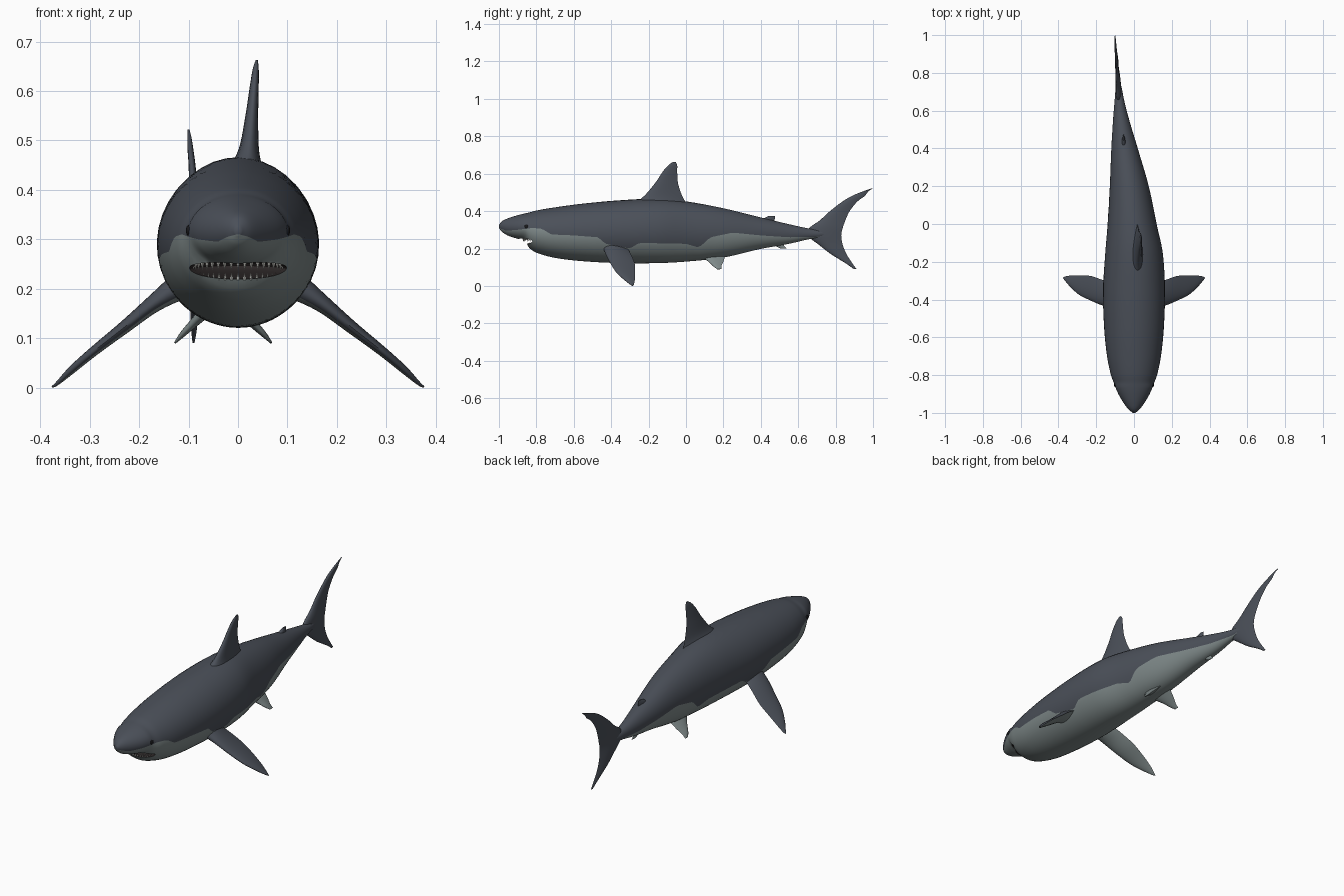
import bpy, bmesh, math
from mathutils import Vector

if "Cube" in bpy.data.objects:
    bpy.data.objects.remove(bpy.data.objects["Cube"], do_unlink=True)


def material(name, rgb, rough=0.6):
    mat = bpy.data.materials.new(name)
    mat.use_nodes = True
    mat.diffuse_color = (*rgb, 1)
    shader = mat.node_tree.nodes["Principled BSDF"]
    shader.inputs["Base Color"].default_value = (*rgb, 1)
    shader.inputs["Roughness"].default_value = rough
    return mat


slate = material("slate_back", (0.07, 0.08, 0.1))
pale = material("pale_belly", (0.21, 0.25, 0.25))
mouth_dark = material("mouth_dark", (0.025, 0.02, 0.02))
tooth_white = material("tooth_white", (0.6, 0.6, 0.56))
eye_black = material("eye_black", (0.01, 0.01, 0.012))


def interpolate(table, x, smooth=True):
    """Row values at x, where the first column of the table is the key."""
    x = min(max(x, table[0][0]), table[-1][0])
    i = max(k for k in range(len(table) - 1) if table[k][0] <= x)
    a, b = table[i], table[i + 1]
    before, after = table[max(i - 1, 0)], table[min(i + 2, len(table) - 1)]
    span = b[0] - a[0]
    t = (x - a[0]) / span
    if not smooth:
        return [p + (q - p) * t for p, q in zip(a, b)][1:]
    out = []
    for c in range(1, len(a)):
        m0 = (b[c] - before[c]) / (b[0] - before[0]) * span
        m1 = (after[c] - a[c]) / (after[0] - a[0]) * span
        out.append(a[c] * (2*t**3 - 3*t**2 + 1) + m0 * (t**3 - 2*t**2 + t)
                   + b[c] * (3*t**2 - 2*t**3) + m1 * (t**3 - t**2))
    return out


def finish(name, bm, mats, angle=50):
    bmesh.ops.recalc_face_normals(bm, faces=bm.faces)
    mesh = bpy.data.meshes.new(name)
    bm.to_mesh(mesh)
    bm.free()
    for mat in mats:
        mesh.materials.append(mat)
    obj = bpy.data.objects.new(name, mesh)
    bpy.context.collection.objects.link(obj)
    smooth(obj, angle)
    return obj


def smooth(obj, angle=50):
    bpy.ops.object.select_all(action='DESELECT')
    obj.select_set(True)
    bpy.context.view_layer.objects.active = obj
    bpy.ops.object.shade_smooth_by_angle(angle=math.radians(angle))


def loft(rings, rule=lambda k: 0):
    """Skin closed rings of points; the rule picks the material by index in ring."""
    bm = bmesh.new()
    rows = [[bm.verts.new(p) for p in ring] for ring in rings]
    count = len(rows[0])
    for low, high in zip(rows, rows[1:]):
        for k in range(count):
            j = (k + 1) % count
            bm.faces.new((low[k], low[j], high[j], high[k])).material_index = rule(k)
    bm.faces.new(rows[0])
    bm.faces.new(rows[-1])
    return bm


# Body stations: y, centre x, half width, top z, bottom z
BODY = [
    (-1, 0, .006, .325, .31), (-.985, 0, .026, .345, .29), (-.95, 0, .053, .362, .268),
    (-.9, 0, .083, .378, .252), (-.86, 0, .1, .388, .24), (-.84, 0, .107, .392, .205),
    (-.8, 0, .122, .403, .178), (-.7, 0, .143, .42, .15), (-.55, 0, .158, .44, .132),
    (-.35, 0, .164, .458, .122), (-.15, 0, .152, .466, .122), (0, -.01, .13, .452, .13),
    (.2, -.025, .103, .415, .152), (.4, -.05, .07, .366, .198), (.55, -.068, .043, .33, .225),
    (.65, -.077, .026, .308, .248), (.72, -.081, .016, .298, .258), (.78, -.084, .004, .29, .265),
]
# Border between back and belly colours: y, z
BORDER = [
    (-1, .31), (-.96, .295), (-.9, .3), (-.82, .31), (-.77, .305), (-.72, .275), (-.6, .27),
    (-.47, .26), (-.43, .225), (-.3, .2), (-.25, .23), (0, .225), (.07, .205), (.13, .26),
    (.25, .285), (.4, .27), (.55, .26), (.7, .262), (.78, .28),
]

# Body: each ring has a vertex exactly on the colour border
RINGS, ARC = 110, 12
rings = []
for r in range(RINGS + 1):
    y = -1 + 1.78 * (r / RINGS) ** 1.4
    cx, half, top, bottom = interpolate(BODY, y)
    zc, hz = (top + bottom) / 2, (top - bottom) / 2
    level = (interpolate(BORDER, y, False)[0] - zc) / hz
    border = math.asin(min(max(level, -.95), .95))
    up, down = math.pi / 2 - border, border + math.pi / 2
    angles = [math.pi / 2 - up * k / ARC for k in range(ARC)]
    angles += [border - down * k / ARC for k in range(ARC + 1)]
    ring = [(cx + half * math.cos(a), y, zc + hz * math.sin(a)) for a in angles]
    ring += [(2 * cx - x, py, z) for x, py, z in ring[-2:0:-1]]
    rings.append(ring)
body = finish("body", loft(rings, lambda k: int(ARC <= k < 3 * ARC)), [slate, pale])

# Mouth: flat ellipsoid cut out of the head
bm = bmesh.new()
bmesh.ops.create_uvsphere(bm, u_segments=40, v_segments=20, radius=1)
cutter = finish("mouth_cutter", bm, [mouth_dark])
cutter.scale = (.108, .1, .019)
cutter.location = (0, -.862, .237)
cutter.rotation_euler.x = .1
cutter.hide_render = True
body.data.materials.append(mouth_dark)
cut = body.modifiers.new("mouth", 'BOOLEAN')
cut.operation, cut.solver, cut.object = 'DIFFERENCE', 'EXACT', cutter
cut.material_mode = 'TRANSFER'
smooth(body)
bpy.ops.object.modifier_apply(modifier=cut.name)
bpy.data.objects.remove(cutter, do_unlink=True)
smooth(body, 40)

# Teeth: a row of cones along each jaw
for name, width, depth, z, tip in (("upper_teeth", .092, .08, .254, -.016),
                                   ("lower_teeth", .088, .055, .218, .014)):
    bm = bmesh.new()
    for k in range(-9, 10):
        a = k / 9 * 1.35
        base = Vector((width * math.sin(a), -.79 - depth * math.cos(a), z))
        cone = bmesh.ops.create_cone(bm, cap_ends=True, segments=6, radius1=.0045,
                                     radius2=.0003, depth=abs(tip))
        for v in cone["verts"]:
            v.co.z *= math.copysign(1, tip)
            v.co += base + Vector((0, 0, tip / 2))
    finish(name, bm, [tooth_white])

# Eyes
for side, label in ((1, "left"), (-1, "right")):
    bm = bmesh.new()
    bmesh.ops.create_uvsphere(bm, u_segments=16, v_segments=10, radius=.011)
    eye = finish(label + "_eye", bm, [eye_black])
    eye.scale.x = .5
    eye.location = (side * .1, -.852, .318)


def fin(name, sections, mats, side=1, centre=0, pale_below=False):
    """Loft foil sections (x, z, leading y, trailing y, half thickness)."""
    table = [(i, *s) for i, s in enumerate(sections)]
    across = Vector((sections[-1][0] - sections[0][0], sections[-1][1] - sections[0][1]))
    across = Vector((-across.y, across.x)).normalized()
    steps, points, rings = 5 * (len(sections) - 1), 12, []
    for s in range(steps + 1):
        x, z, lead, trail, thick = interpolate(table, s / 5)
        ring = []
        for k in range(2 * points):
            t = (1 - math.cos(math.pi * k / points)) / 2
            h = 2.6 * math.sqrt(t) * (1 - t) * thick * (1 if k < points else -1)
            ring.append((centre + side * (x + across.x * h),
                         lead + (trail - lead) * t, z + across.y * h))
        rings.append(ring)
    bm = loft(rings)
    bmesh.ops.recalc_face_normals(bm, faces=bm.faces)
    if pale_below:
        for face in bm.faces:
            face.material_index = int(face.normal.z < -.3 and face.normal.y > -.45)
    return finish(name, bm, mats)


# Fins on the centre line
fin("dorsal_fin", [
    (.015, .43, -.29, .01, .04), (.022, .48, -.225, -.02, .021), (.028, .55, -.165, -.043, .013),
    (.033, .61, -.125, -.047, .009), (.036, .645, -.095, -.047, .006),
    (.038, .663, -.07, -.055, .002)], [slate])
fin("rear_dorsal_fin", [
    (-.055, .335, .39, .47, .014), (-.055, .36, .415, .475, .009),
    (-.055, .375, .445, .475, .003)], [slate])
fin("anal_fin", [
    (-.062, .24, .44, .51, .01), (-.063, .215, .475, .525, .006),
    (-.064, .2, .505, .54, .002)], [pale])
fin("tail_fin", [
    (-.09, .09, .897, .912, .002), (-.089, .12, .855, .89, .006), (-.088, .17, .775, .858, .009),
    (-.086, .22, .71, .838, .012), (-.083, .27, .65, .83, .015), (-.083, .31, .66, .838, .014),
    (-.086, .35, .715, .852, .011), (-.09, .4, .77, .875, .009), (-.093, .45, .835, .915, .007),
    (-.096, .48, .885, .955, .006), (-.098, .505, .945, .975, .004),
    (-.1, .522, .993, 1, .002)], [slate])

# Paired fins
PECTORAL = [
    (.11, .21, -.445, -.315, .03), (.17, .17, -.43, -.295, .018), (.23, .122, -.405, -.275, .013),
    (.29, .075, -.375, -.272, .01), (.335, .037, -.335, -.273, .008),
    (.365, .009, -.3, -.278, .004), (.376, .001, -.287, -.283, .002)]
PELVIC = [(.03, .16, .08, .21, .014), (.06, .13, .12, .2, .009),
          (.082, .108, .143, .19, .006), (.098, .09, .165, .19, .002)]
for side, label in ((1, "left"), (-1, "right")):
    fin(label + "_pectoral_fin", PECTORAL, [slate, pale], side, 0, True)
    fin(label + "_pelvic_fin", PELVIC, [pale], side, -.03)
